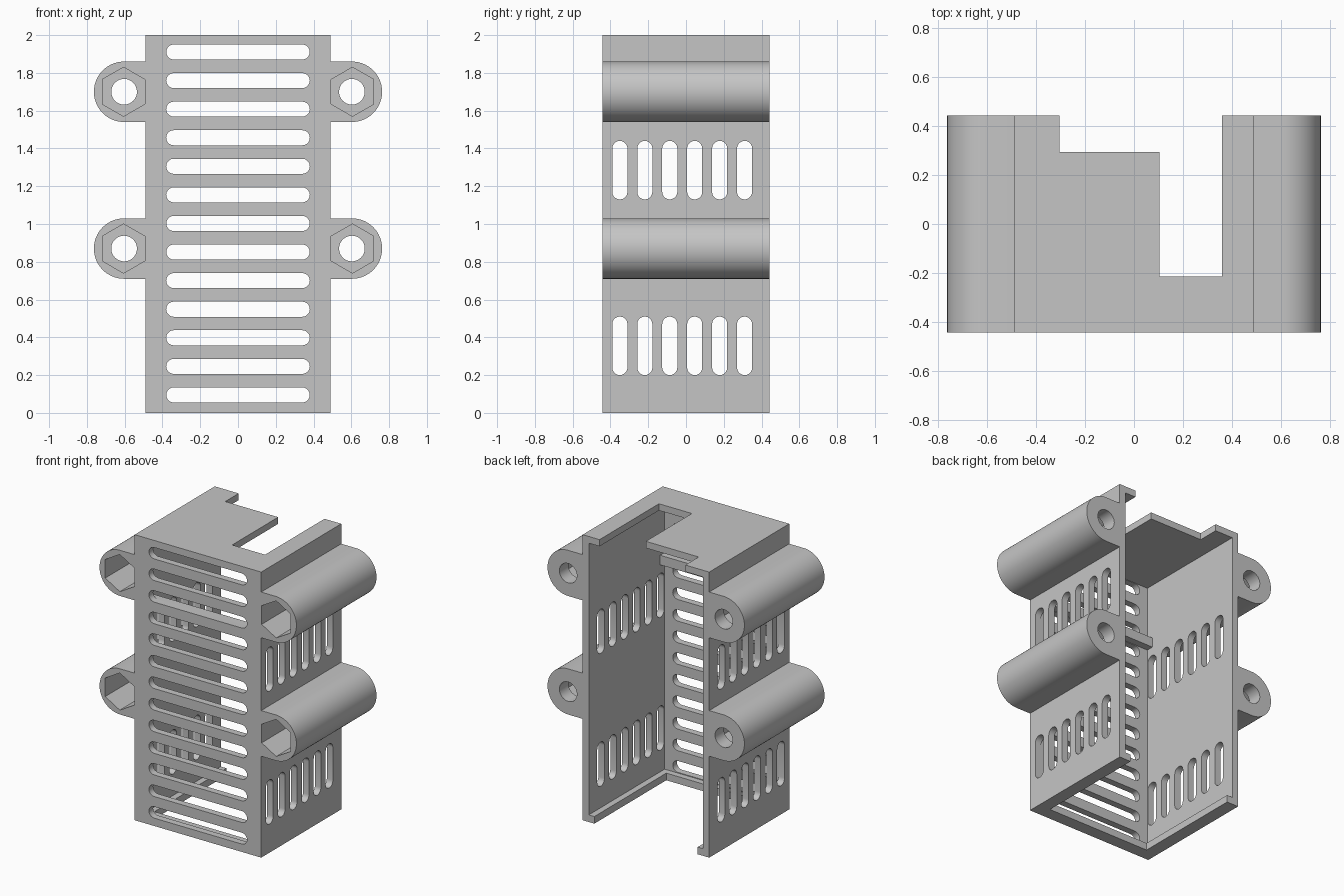
import bpy, bmesh
from math import sin, cos, pi, radians

if "Cube" in bpy.data.objects:
    bpy.data.objects.remove(bpy.data.objects["Cube"])

W, D, H = 0.49, 0.443, 2.0      # half width, half depth, height
T = 0.047                       # wall thickness
LIP = 0.09                      # reach of the bottom lip from the outside

grey = bpy.data.materials.new("light_grey_plastic")
grey.use_nodes = True
colour = (0.56, 0.56, 0.56, 1)
grey.diffuse_color = colour
grey.node_tree.nodes["Principled BSDF"].inputs["Base Color"].default_value = colour


def prism(name, outlines, axis, lo, hi):
    """Extrude closed 2D outlines along an axis from lo to hi."""
    place = {"x": lambda p, d: (d, p[0], p[1]),
             "y": lambda p, d: (p[0], d, p[1]),
             "z": lambda p, d: (p[0], p[1], d)}[axis]
    bm = bmesh.new()
    for outline in outlines:
        a = [bm.verts.new(place(p, lo)) for p in outline]
        b = [bm.verts.new(place(p, hi)) for p in outline]
        bm.faces.new(a)
        bm.faces.new(b[::-1])
        for i in range(len(a)):
            j = (i + 1) % len(a)
            bm.faces.new((a[j], a[i], b[i], b[j]))
    bmesh.ops.recalc_face_normals(bm, faces=bm.faces)
    mesh = bpy.data.meshes.new(name)
    bm.to_mesh(mesh)
    bm.free()
    mesh.materials.append(grey)
    ob = bpy.data.objects.new(name, mesh)
    bpy.context.collection.objects.link(ob)
    return ob


def activate(ob):
    bpy.ops.object.select_all(action="DESELECT")
    ob.select_set(True)
    bpy.context.view_layer.objects.active = ob


def cut(ob, cutter):
    """Subtract the cutter and throw it away."""
    cutter.hide_render = True
    mod = ob.modifiers.new("cut", "BOOLEAN")
    mod.operation, mod.solver, mod.object = "DIFFERENCE", "EXACT", cutter
    activate(ob)
    bpy.ops.object.modifier_apply(modifier=mod.name)
    bpy.data.objects.remove(cutter)


def smooth(ob):
    activate(ob)
    bpy.ops.object.shade_smooth_by_angle(angle=radians(30))


def rect(u0, v0, u1, v1):
    return [(u0, v0), (u1, v0), (u1, v1), (u0, v1)]


def arc(u, v, r, start, end, n):
    return [(u + r * cos(start + (end - start) * i / n),
             v + r * sin(start + (end - start) * i / n)) for i in range(n + 1)]


def slot(u, v, length, width):
    """Rounded slot outline centred on (u, v), lying along u."""
    h = (length - width) / 2
    return (arc(u + h, v, width / 2, -pi / 2, pi / 2, 10)
            + arc(u - h, v, width / 2, pi / 2, 3 * pi / 2, 10))


# Front wall with a ladder of wide slots
front = prism("front_wall", [rect(-W, 0, W, H)], "y", -D, T - D)
slots = [slot(0, 0.095 + 0.1513 * i, 0.76, 0.08) for i in range(13)]
cut(front, prism("slot_cutter", slots, "y", -D - 0.1, T - D + 0.1))
smooth(front)

# Side walls with two rows of upright slots
upright = [[(y, z) for z, y in slot(zc, -0.35 + 0.132 * i, 0.31, 0.08)]
           for zc in (0.355, 1.285) for i in range(6)]
for side, s in (("left", 1), ("right", -1)):
    inner, outer = sorted((s * (W - T), s * W))
    wall = prism(side + "_wall", [rect(T - D, 0, D, H)], "x", inner, outer)
    cut(wall, prism("slot_cutter", upright, "x", inner - 0.1, outer + 0.1))
    smooth(wall)

# Top plate with its stepped cable notch
i = W - T
prism("top_plate", [[(-i, T - D), (i, T - D), (i, D), (0.36, D), (0.36, -0.215),
                     (0.105, -0.215), (0.105, 0.295), (-0.305, 0.295),
                     (-0.305, D), (-i, D)]], "z", H - T, H)

# U-shaped lip around the open bottom
j = W - LIP
prism("bottom_lip", [[(-i, T - D), (i, T - D), (i, D), (j, D), (j, LIP - D),
                      (-j, LIP - D), (-j, D), (-i, D)]], "z", 0, 0.05)

# Stop bar across the inside of the front wall
prism("inner_bar", [rect(-i, 1.5, i, 1.567)], "y", T - D, T - D + 0.05)

# Screw bosses: rounded tubes with a deep nut pocket and a short screw hole
for side, s in (("left", 1), ("right", -1)):
    for level, z in (("upper", 1.70), ("lower", 0.87)):
        cx, r, floor = 0.603, 0.16, D - 0.1

        def flip(points):
            return [(s * x, zz) for x, zz in points]

        shape = [(W, z - r)] + arc(cx, z, r, -pi / 2, pi / 2, 32) + [(W, z + r)]
        boss = prism(f"{side}_{level}_screw_boss", [flip(shape)], "y", -D, D)
        hexagon = arc(cx + 0.003, z, 0.13, pi / 6, 11 * pi / 6, 5)
        cut(boss, prism("nut_cutter", [flip(hexagon)], "y", -D - 0.1, floor))
        hole = arc(cx, z, 0.068, 0, 2 * pi, 32)[:-1]
        cut(boss, prism("hole_cutter", [flip(hole)], "y", floor - 0.1, D + 0.1))
        smooth(boss)
